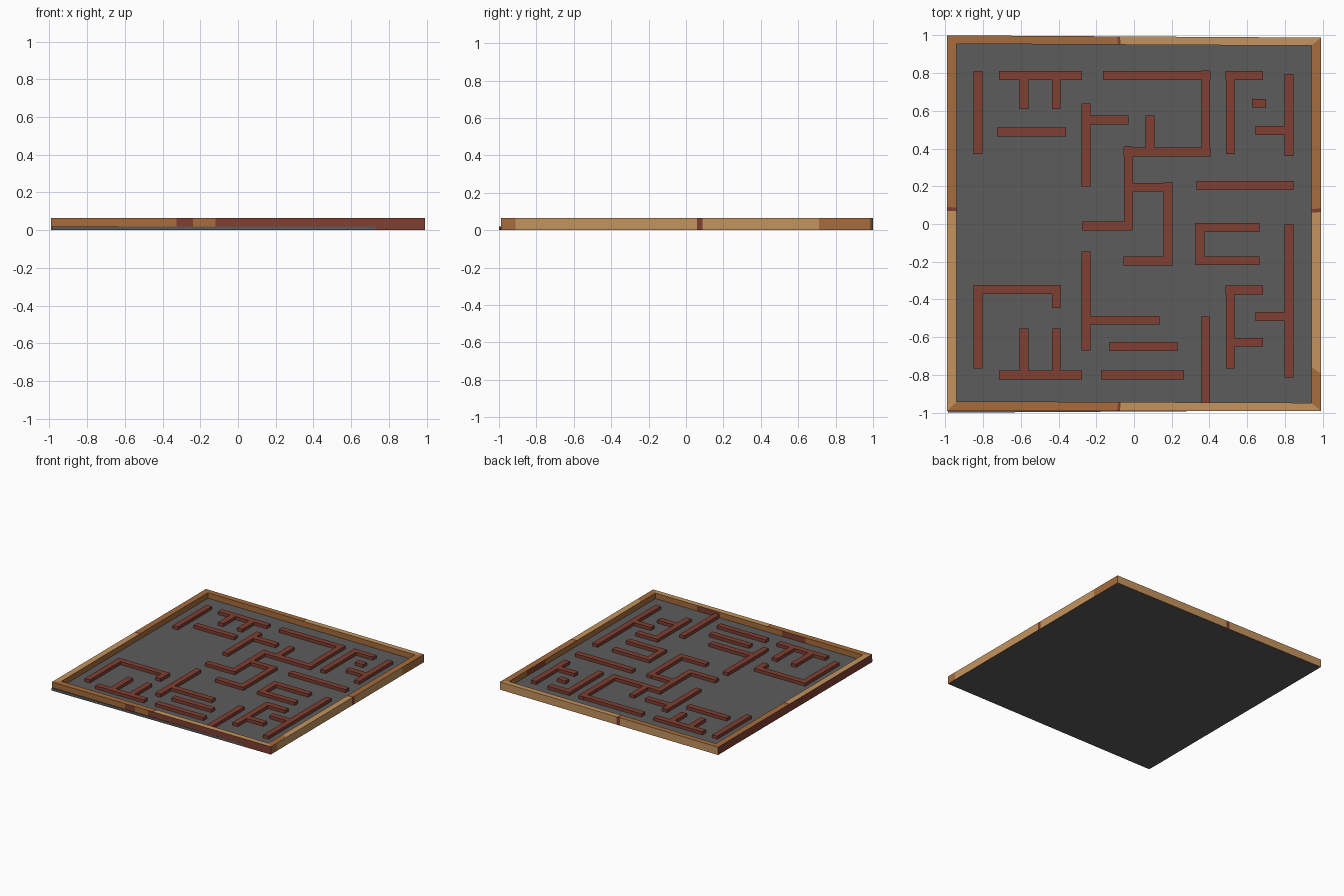
import bpy, bmesh

if "Cube" in bpy.data.objects:
    bpy.data.objects.remove(bpy.data.objects["Cube"])


def srgb(r, g, b):
    def lin(c):
        c /= 255
        return c / 12.92 if c <= 0.04045 else ((c + 0.055) / 1.055) ** 2.4
    return (lin(r), lin(g), lin(b), 1)


def material(name, rgb):
    m = bpy.data.materials.new(name)
    m.diffuse_color = srgb(*rgb)
    m.use_nodes = True
    m.node_tree.nodes["Principled BSDF"].inputs["Base Color"].default_value = m.diffuse_color
    return m


MATS = [material("light_wood", (196, 148, 94)), material("brown_wood", (166, 108, 60)),
        material("red_brown", (128, 62, 50)), material("board_grey", (92, 92, 92))]
TAN, BROWN, RED, GREY = range(4)


def finish(bm, name):
    bmesh.ops.recalc_face_normals(bm, faces=bm.faces)
    me = bpy.data.meshes.new(name)
    bm.to_mesh(me)
    bm.free()
    for m in MATS:
        me.materials.append(m)
    ob = bpy.data.objects.new(name, me)
    bpy.context.collection.objects.link(ob)
    return ob


def prism(bm, outline, z0, z1, mat):
    low = [bm.verts.new((x, y, z0)) for x, y in outline]
    high = [bm.verts.new((x, y, z1)) for x, y in outline]
    n = len(outline)
    faces = [bm.faces.new(low[::-1]), bm.faces.new(high)]
    faces += [bm.faces.new((low[i], low[(i + 1) % n], high[(i + 1) % n], high[i])) for i in range(n)]
    for f in faces:
        f.material_index = mat


def colour_at(bands, s):
    # bands: (upper limit along the rail, colour)
    return next((c for limit, c in bands if s < limit), bands[-1][1])


def rail(name, outer, inner, outside, top, inside):
    """Mitred rail; each long face is banded in colours along its length (-1..1)."""
    cuts = {l for b in (outside, top, inside) for l, c in b if -0.93 < l < 0.93}
    cuts = [-1] + sorted(cuts) + [1]
    bm = bmesh.new()

    def point(ends, s, z):
        t = (s + 1) / 2
        a, b = ends
        return bm.verts.new((a[0] + (b[0] - a[0]) * t, a[1] + (b[1] - a[1]) * t, z))

    rings = [[point(outer, s, 0.001), point(outer, s, 0.065),
              point(inner, s, 0.065), point(inner, s, 0.001)] for s in cuts]
    for i in range(len(rings) - 1):
        mid = (cuts[i] + cuts[i + 1]) / 2
        for k, bands in enumerate((outside, top, inside, inside)):
            j = (k + 1) % 4
            f = bm.faces.new((rings[i][k], rings[i + 1][k], rings[i + 1][j], rings[i][j]))
            f.material_index = colour_at(bands, mid)
    bm.faces.new(rings[0])
    bm.faces.new(rings[-1][::-1])
    finish(bm, name)


# Floor board, its front edge pokes slightly through the front rail
bm = bmesh.new()
prism(bm, [(-0.985, -1.0), (0.985, -0.9885), (0.985, 0.983), (-0.985, 0.995)], 0, 0.02, GREY)
finish(bm, "floor_board")

# Frame rails, each with a dark seam between two woods
FL, FR, BR, BL = (-0.99, -0.99), (0.99, -0.99), (0.99, 0.988), (-0.99, 1.0)
fl, fr, br, bl = (-0.94, -0.94), (0.94, -0.948), (0.94, 0.945), (-0.94, 0.955)
seam_x = [(-0.09, BROWN), (-0.075, RED), (2, TAN)]
seam_y = [(0.065, TAN), (0.085, RED), (2, BROWN)]
rail("front_rail", (FL, FR), (fl, fr),
     [(-0.33, BROWN), (-0.24, RED), (-0.12, BROWN), (2, RED)], seam_x,
     [(-0.45, BROWN), (-0.22, RED), (0.38, BROWN), (0.6, RED), (2, BROWN)])
rail("back_rail", (BL, BR), (bl, br),
     [(-0.1, TAN), (-0.07, RED), (2, TAN)], seam_x, [(2, BROWN)])
rail("left_rail", (FL, BL), (fl, bl), [(2, RED)], seam_y, [(2, BROWN)])
rail("right_rail", (FR, BR), (fr, br),
     [(-0.92, BROWN), (0.06, TAN), (0.09, RED), (0.72, TAN), (2, BROWN)],
     [(-0.8, BROWN)] + seam_y,
     [(0.5, BROWN), (0.75, RED), (2, BROWN)])

# Maze walls: (x, y from, y to)
UPRIGHT = [(-0.827, 0.37, 0.81), (-0.583, 0.61, 0.78), (-0.412, 0.61, 0.78),
           (-0.255, 0.20, 0.64), (0.085, 0.38, 0.575), (0.38, 0.36, 0.815),
           (0.51, 0.37, 0.81), (0.822, 0.36, 0.795), (-0.03, -0.03, 0.41),
           (0.18, -0.22, 0.22), (0.35, -0.215, 0.005), (0.822, -0.815, 0.0),
           (-0.255, -0.67, -0.145), (-0.827, -0.765, -0.33), (-0.412, -0.445, -0.325),
           (-0.583, -0.80, -0.555), (-0.412, -0.80, -0.555), (0.38, -0.945, -0.49),
           (0.51, -0.765, -0.33)]
# Maze walls: (y, x from, x to)
LEVEL = [(0.788, -0.715, -0.275), (0.788, -0.165, 0.405), (0.788, 0.485, 0.685),
         (0.64, 0.625, 0.70), (0.495, 0.645, 0.80), (0.487, -0.725, -0.36),
         (0.552, -0.255, -0.03), (0.382, -0.055, 0.405), (0.195, -0.03, 0.205),
         (0.205, 0.33, 0.845), (-0.01, -0.275, -0.01), (-0.197, -0.055, 0.205),
         (-0.018, 0.326, 0.665), (-0.195, 0.326, 0.665), (-0.347, -0.852, -0.387),
         (-0.35, 0.486, 0.685), (-0.49, 0.645, 0.80), (-0.627, 0.51, 0.685),
         (-0.51, -0.255, 0.135), (-0.65, -0.13, 0.23), (-0.80, -0.715, -0.275),
         (-0.80, -0.175, 0.265)]
H = 0.0235  # half wall thickness
bm = bmesh.new()
for x, a, b in UPRIGHT:
    prism(bm, [(x - H, a), (x + H, a), (x + H, b), (x - H, b)], 0.015, 0.045, RED)
for y, a, b in LEVEL:
    prism(bm, [(a, y - H), (b, y - H), (b, y + H), (a, y + H)], 0.015, 0.045, RED)
finish(bm, "maze_walls")
